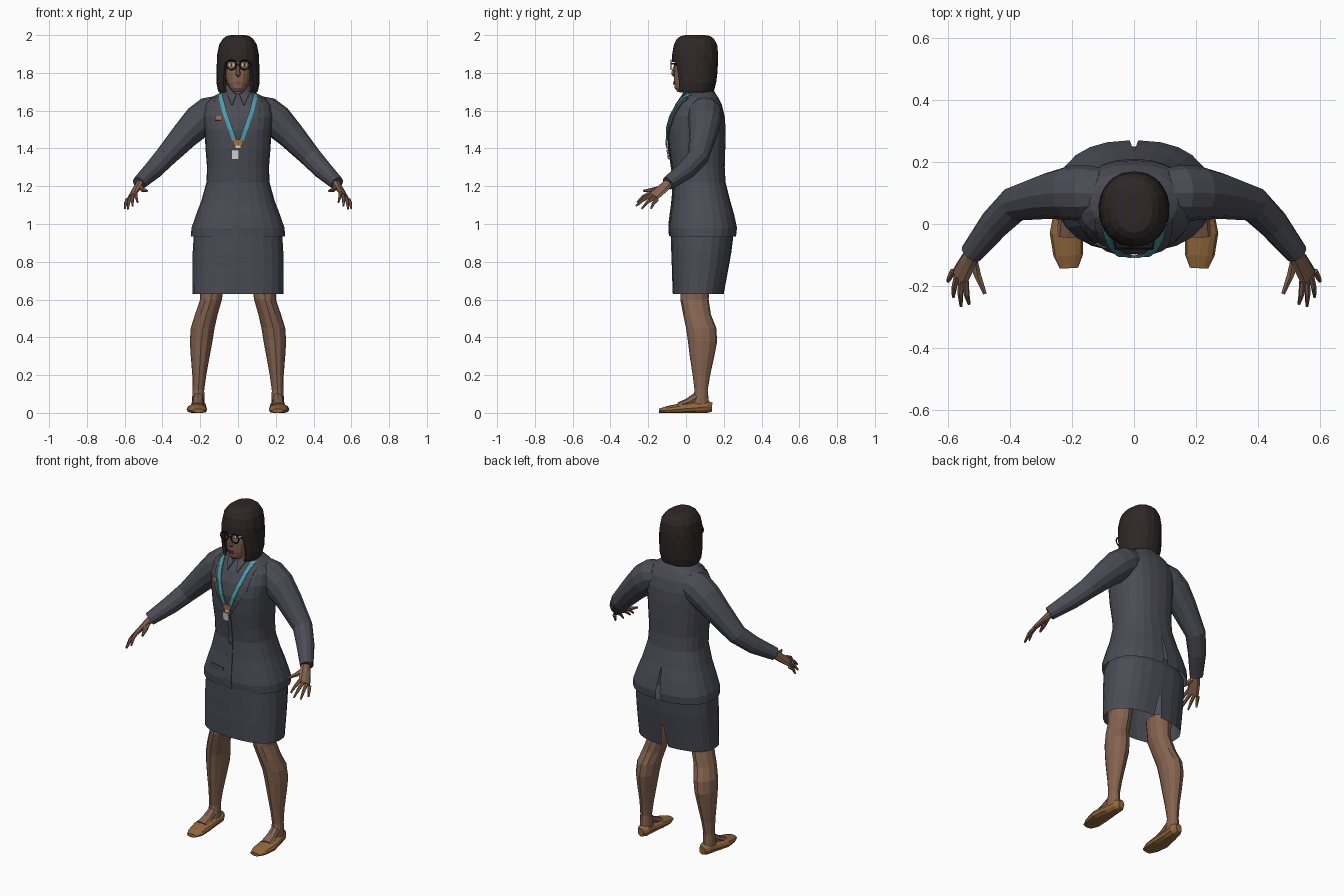
import bpy, bmesh, math
from mathutils import Vector
from mathutils.bvhtree import BVHTree

if "Cube" in bpy.data.objects:
    bpy.data.objects.remove(bpy.data.objects["Cube"], do_unlink=True)


def material(name, r, g, b):
    m = bpy.data.materials.new(name)
    m.use_nodes = True
    m.diffuse_color = (r, g, b, 1)
    m.node_tree.nodes["Principled BSDF"].inputs["Base Color"].default_value = (r, g, b, 1)
    return m


GREY = material("charcoal cloth", .07, .072, .09)
SKIN = material("brown skin", .235, .125, .08)
HAIR = material("dark hair", .028, .02, .02)
TAN = material("tan leather", .29, .14, .045)
TEAL = material("teal ribbon", .07, .33, .4)
WHITE = material("white card", .7, .7, .68)
ORANGE = material("orange clip", .38, .17, .06)
BLACK = material("black frame", .01, .01, .01)
LIPS = material("lip colour", .17, .065, .05)
GOLD = material("gold pin", .3, .18, .06)


def finish(name, bm, mat, mirror=False, thick=0, offset=0):
    bmesh.ops.remove_doubles(bm, verts=bm.verts, dist=1e-5)
    bmesh.ops.recalc_face_normals(bm, faces=bm.faces)
    me = bpy.data.meshes.new(name)
    bm.to_mesh(me)
    bm.free()
    me.materials.append(mat)
    ob = bpy.data.objects.new(name, me)
    bpy.context.collection.objects.link(ob)
    if thick:
        mod = ob.modifiers.new("thickness", "SOLIDIFY")
        mod.thickness, mod.offset = thick, offset
    if mirror:
        ob.modifiers.new("mirror", "MIRROR")
    return ob


def skin_rings(bm, rings, caps):
    """Join rings of points with quads; caps holds 0 and/or -1."""
    vs = [[bm.verts.new(p) for p in ring] for ring in rings]
    for a, b in zip(vs, vs[1:]):
        for i in range(len(a) - 1):
            bm.faces.new((a[i], a[i + 1], b[i + 1], b[i]))
    for c in caps:
        bm.faces.new(vs[c][:-1])


def loft(name, rings, mat, n=16, power=2.0, seam=1, caps=(), cx=None, **kw):
    """Rings are (z, half width, front y, back y, seam gap, centre x)."""
    bm, out = bmesh.new(), []
    for ring in rings:
        z, rx, y0, y1, gap, x0 = (tuple(ring) + (0, 0))[:6]
        pts = []
        for k in range(n + 1):
            t = gap + (math.tau - 2 * gap) * k / n
            s, c = math.sin(t), math.cos(t)
            s = math.copysign(abs(s) ** (2 / power), s)
            c = math.copysign(abs(c) ** (2 / power), c)
            pts.append((x0 + rx * s, (y0 + y1) / 2 + seam * (y1 - y0) / 2 * c, z))
        out.append(pts)
    skin_rings(bm, out, caps)
    return finish(name, bm, mat, **kw)


def tube(name, path, mat, n=10, side=(0, 1, 0), floor=None, **kw):
    """Path points are (x, y, z, radius along side, radius across)."""
    bm, out = bmesh.new(), []
    pts = [Vector(p[:3]) for p in path]
    for i, p in enumerate(path):
        t = (pts[min(i + 1, len(pts) - 1)] - pts[max(i - 1, 0)]).normalized()
        u = Vector(side)
        u = (u - t * u.dot(t)).normalized()
        w = t.cross(u)
        ring = []
        for k in range(n + 1):
            a = math.tau * k / n
            v = pts[i] + u * p[3] * math.cos(a) + w * p[-1] * math.sin(a)
            if floor is not None:
                v.z = max(v.z, floor)
            ring.append(v)
        out.append(ring)
    skin_rings(bm, out, (0, -1))
    return finish(name, bm, mat, **kw)


def surface_of(ob):
    me = ob.data
    return BVHTree.FromPolygons([v.co.copy() for v in me.vertices],
                                [tuple(p.vertices) for p in me.polygons])


def plate(name, surf, edge_a, edge_b, mat, lift=.004, thick=.006, mirror=False):
    """Thin plate between two (x, z) edges, laid on the front of a surface."""
    bm, rows, steps, across = bmesh.new(), [], 5, 3
    for i in range(len(edge_a) - 1):
        for j in range(steps + 1):
            f = j / steps
            a = Vector(edge_a[i]).lerp(Vector(edge_a[i + 1]), f)
            b = Vector(edge_b[i]).lerp(Vector(edge_b[i + 1]), f)
            row = []
            for k in range(across + 1):
                q = a.lerp(b, k / across)
                hit = surf.ray_cast(Vector((q.x, -2, q.y)), Vector((0, 1, 0)))[0]
                row.append((q.x, (hit.y if hit else .02) - lift, q.y))
            rows.append(row)
    skin_rings(bm, rows, ())
    return finish(name, bm, mat, mirror=mirror, thick=thick)


def tag(name, surf, x, z, w, h, mat, **kw):
    return plate(name, surf, [(x - w / 2, z + h / 2), (x - w / 2, z - h / 2)],
                 [(x + w / 2, z + h / 2), (x + w / 2, z - h / 2)], mat, **kw)


# Jacket with a back vent
jacket = loft("jacket", [
    (.935, .25, -.085, .265, .035), (.98, .246, -.09, .27, .03), (1.05, .222, -.082, .255, .02),
    (1.12, .195, -.072, .235), (1.22, .167, -.065, .21), (1.3, .164, -.075, .205),
    (1.4, .172, -.09, .208), (1.5, .178, -.097, .21), (1.57, .188, -.08, .205),
    (1.63, .178, -.05, .19), (1.67, .14, -.02, .17), (1.7, .085, 0, .15), (1.71, .06, .02, .13)],
    GREY, n=24, power=2.4, caps=(-1,))
front = surface_of(jacket)

# Skirt with a back slit
loft("skirt", [(.63, .24, -.07, .2, .06), (.75, .241, -.075, .222, .02), (.77, .241, -.075, .226),
               (.85, .24, -.078, .24), (.93, .235, -.08, .25), (1.0, .2, -.06, .22)],
     GREY, n=24, power=2.4)

# Sleeves
tube("sleeves", [(.1, .1, 1.6, .08), (.15, .1, 1.585, .09), (.205, .1, 1.545, .088),
                 (.28, .09, 1.47, .074), (.385, .065, 1.355, .057), (.45, 0, 1.285, .05),
                 (.525, -.095, 1.215, .037)], GREY, n=12, mirror=True)

# Hands
across_palm = (-.045, -.035, .035)
tube("palms", [(.51, -.08, 1.228, .026, .022), (.537, -.125, 1.186, .033, .018),
               (.563, -.172, 1.147, .036, .012)], SKIN, n=8, side=across_palm, mirror=True)
tips = [(.6, -.185, 1.08), (.583, -.235, 1.08), (.558, -.265, 1.095), (.532, -.258, 1.115)]
for i, tip in enumerate(tips):
    base = Vector((.584, -.152, 1.13)).lerp(Vector((.543, -.186, 1.165)), i / 3)
    mid = base.lerp(Vector(tip), .5) + Vector((.003, -.004, .006))
    tube("fingers_%d" % (i + 1), [(*base, .011), (*mid, .0095), (*tip, .005)], SKIN, n=6,
         side=across_palm, mirror=True)
tube("thumbs", [(.52, -.11, 1.2, .014), (.505, -.165, 1.182, .013), (.481, -.225, 1.175, .006)],
     SKIN, n=6, mirror=True)

# Legs and shoes
loft("legs", [(z, r, y0, y1, 0, x) for z, x, r, y0, y1 in [
    (.72, .135, .065, -.03, .13), (.6, .143, .058, -.03, .12), (.52, .168, .06, -.015, .132),
    (.45, .187, .063, 0, .16), (.38, .195, .06, .01, .165), (.3, .2, .05, .02, .15),
    (.2, .205, .037, .035, .128), (.12, .21, .031, .045, .115), (.07, .21, .033, .035, .12),
    (.03, .21, .035, .02, .125)]], SKIN, n=12, caps=(0, -1), mirror=True)
tube("insteps", [(.21, .06, .085, .026), (.213, .01, .055, .032, .022), (.215, -.04, .04, .035, .015)],
     SKIN, n=8, side=(1, 0, 0), mirror=True)
tube("shoes", [(.205, .138, .03, .02, .025), (.205, .11, .032, .038, .034),
               (.212, .05, .026, .044, .032), (.218, -.03, .02, .054, .03),
               (.212, -.1, .014, .048, .022), (.21, -.142, .011, .03, .011)],
     TAN, n=12, side=(1, 0, 0), floor=0, mirror=True)

# Neck, head and nose
loft("neck", [(1.64, .055, 0, .12), (1.76, .048, .005, .11)], SKIN, n=12)
head = loft("head", [(1.7, .03, -.045, .03), (1.72, .045, -.06, .08), (1.75, .06, -.063, .1),
                     (1.8, .07, -.064, .12), (1.86, .075, -.06, .13), (1.93, .07, -.04, .12)],
            SKIN, n=16, power=2.2, caps=(0, -1))
face = surface_of(head)
tube("nose", [(0, -.056, 1.845, .006), (0, -.066, 1.81, .011), (0, -.068, 1.792, .014, .012),
              (0, -.06, 1.784, .008)], SKIN, n=6, side=(1, 0, 0))
tag("upper_lip", face, 0, 1.752, .034, .007, LIPS, lift=.003)
tag("lower_lip", face, 0, 1.743, .026, .008, LIPS, lift=.004)
tag("eyes", face, .034, 1.843, .026, .012, WHITE, lift=.002, thick=.003, mirror=True)
tag("pupils", face, .034, 1.843, .011, .012, HAIR, lift=.004, thick=.003, mirror=True)

# Bobbed hair: crown with fringe, and side and back curtain
loft("hair_crown", [(1.858, .112, -.074, .17), (1.9, .11, -.073, .17), (1.95, .1, -.064, .165),
                    (1.98, .08, -.048, .148), (1.995, .06, -.028, .128), (2.0, .035, .0, .1)],
     HAIR, n=16, power=2.2, caps=(-1,), thick=.01, offset=-1)
loft("hair_curtain", [(1.695, .1, -.055, .143, .7), (1.71, .107, -.06, .15, .72),
                      (1.75, .115, -.062, .16, .72), (1.8, .114, -.068, .166, .68),
                      (1.865, .112, -.073, .17, .6)],
     HAIR, n=16, power=2.2, seam=-1, thick=.015, offset=-1)

# Round glasses
for label, s in (("left", 1), ("right", -1)):
    bpy.ops.mesh.primitive_torus_add(major_radius=.026, minor_radius=.0035, major_segments=16,
                                     minor_segments=6, location=(s * .035, -.079, 1.843),
                                     rotation=(math.pi / 2, 0, 0))
    rim = bpy.context.object
    rim.name = label + "_glasses_rim"
    rim.data.materials.append(BLACK)
tube("glasses_bridge", [(-.01, -.08, 1.848, .003), (.01, -.08, 1.848, .003)], BLACK, n=6)
tube("glasses_arms", [(.06, -.078, 1.848, .003), (.078, .02, 1.85, .003)], BLACK, n=6,
     side=(0, 0, 1), mirror=True)

# Collar and lapels
loft("collar", [(1.66, .1, -.035, .165, .25), (1.7, .086, -.012, .148, .2), (1.735, .066, 0, .128, .25)],
     GREY, n=16, seam=-1, thick=.006)
plate("collar_points", front, [(.006, 1.69), (.028, 1.635)], [(.06, 1.69), (.034, 1.63)],
      GREY, lift=.008, mirror=True)
plate("lapels", front, [(.085, 1.675), (.06, 1.57), (.004, 1.4)],
      [(.125, 1.665), (.108, 1.54), (.014, 1.385)], GREY, mirror=True)
plate("front_overlap", front, [(-.006, 1.4), (-.018, 1.2), (-.03, .945)],
      [(.012, 1.4), (.012, 1.2), (.02, .937)], GREY, lift=.003, thick=.005)
tag("pocket_flap", front, -.085, 1.04, .09, .018, GREY, lift=.003)
tag("jacket_button", front, -.004, 1.2, .014, .014, GREY, lift=.008)

# Lanyard, badge and pin
plate("lanyard", front, [(.084, 1.69), (.062, 1.6), (.006, 1.44)],
      [(.106, 1.685), (.084, 1.595), (.03, 1.44)], TEAL, lift=.01, mirror=True)
tag("badge_clip", front, 0, 1.432, .05, .032, ORANGE, lift=.014)
tag("badge_hook", front, 0, 1.41, .03, .02, WHITE, lift=.013)
tag("badge_card", front, -.014, 1.368, .04, .05, WHITE, lift=.012)
tag("lapel_pin", front, -.105, 1.56, .032, .022, GOLD, lift=.007)
